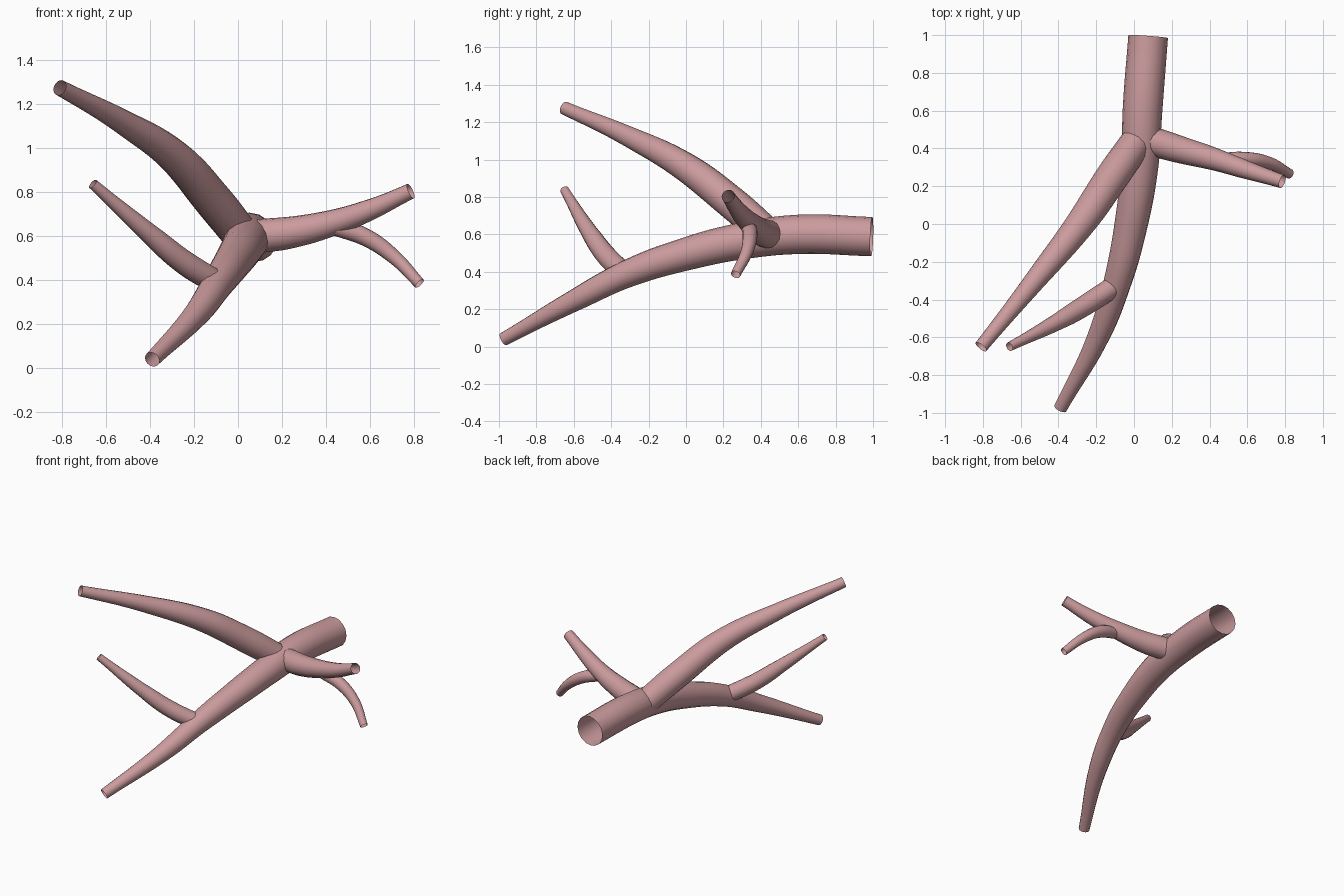
import bpy

cube = bpy.data.objects.get("Cube")
if cube:
    bpy.data.objects.remove(cube, do_unlink=True)

# Dusky pink tissue colour
pink = bpy.data.materials.new("vessel_pink")
pink.use_nodes = True
colour = (0.6, 0.33, 0.34, 1)
pink.diffuse_color = colour
pink.node_tree.nodes["Principled BSDF"].inputs["Base Color"].default_value = colour


def tube(name, stations):
    """Open tapering tube through (x, y, z, radius) stations."""
    curve = bpy.data.curves.new(name, "CURVE")
    curve.dimensions = "3D"
    curve.bevel_depth = 1
    curve.bevel_resolution = 6
    curve.resolution_u = 10
    curve.use_fill_caps = False
    spline = curve.splines.new("BEZIER")
    spline.radius_interpolation = "CARDINAL"
    spline.bezier_points.add(len(stations) - 1)
    for point, (x, y, z, radius) in zip(spline.bezier_points, stations):
        point.co = (x, y, z)
        point.radius = radius
        point.handle_left_type = point.handle_right_type = "AUTO"
    obj = bpy.data.objects.new(name, curve)
    bpy.context.collection.objects.link(obj)
    curve.materials.append(pink)

    bpy.ops.object.select_all(action="DESELECT")
    obj.select_set(True)
    bpy.context.view_layer.objects.active = obj
    bpy.ops.object.convert(target="MESH")
    bpy.ops.object.shade_smooth_by_angle()
    return bpy.context.object


# Main vessel, sweeping forward and down
tube("main_trunk", [
    (0.075, 0.993, 0.588, 0.105),
    (0.045, 0.6, 0.6, 0.105),
    (0.03, 0.3, 0.565, 0.098),
    (-0.015, 0, 0.495, 0.088),
    (-0.085, -0.3, 0.395, 0.074),
    (-0.19, -0.6, 0.245, 0.058),
    (-0.39, -0.975, 0.04, 0.036),
])

# Long upper branch on the right
tube("upper_right_branch", [
    (0.01, 0.43, 0.61, 0.085),
    (-0.115, 0.25, 0.765, 0.088),
    (-0.285, 0, 0.958, 0.078),
    (-0.525, -0.3, 1.12, 0.056),
    (-0.81, -0.65, 1.275, 0.036),
])

# Slim branch off the lower trunk
tube("lower_right_branch", [
    (-0.09, -0.32, 0.385, 0.055),
    (-0.25, -0.425, 0.485, 0.055),
    (-0.4, -0.515, 0.61, 0.045),
    (-0.66, -0.65, 0.838, 0.024),
])

# Side branch on the left
tube("left_branch", [
    (0.09, 0.44, 0.6, 0.077),
    (0.24, 0.395, 0.617, 0.072),
    (0.42, 0.345, 0.658, 0.06),
    (0.6, 0.285, 0.72, 0.048),
    (0.785, 0.225, 0.805, 0.036),
])

# Drooping twig from the left branch
tube("left_twig", [
    (0.45, 0.335, 0.64, 0.04),
    (0.58, 0.342, 0.595, 0.04),
    (0.71, 0.325, 0.505, 0.033),
    (0.825, 0.265, 0.385, 0.026),
])
